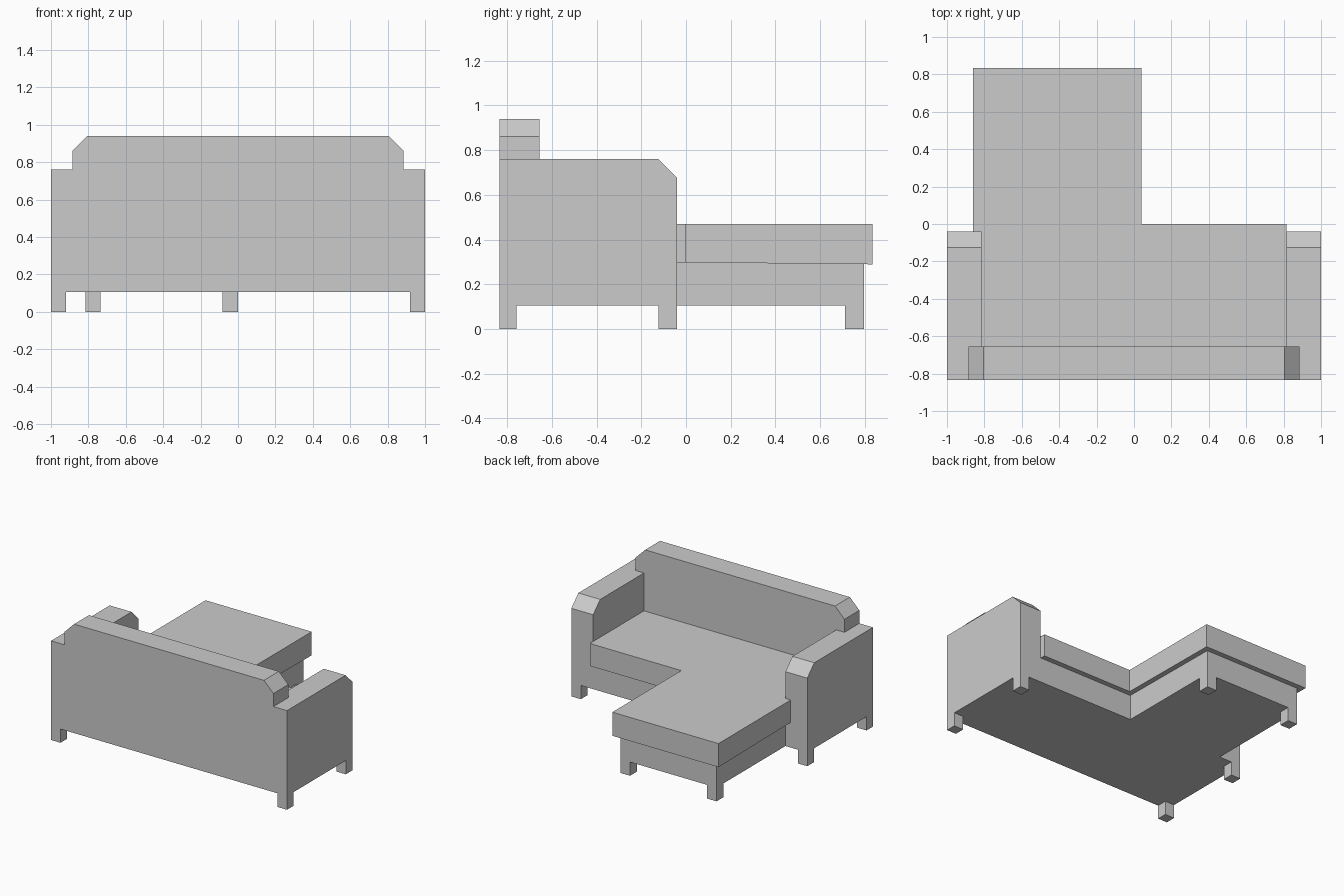
import bpy, bmesh
from mathutils import Vector

if "Cube" in bpy.data.objects:
    bpy.data.objects.remove(bpy.data.objects["Cube"])


def prism(name, outline, axis, lo, hi):
    """Extrude a 2D outline along one axis: x takes (y, z), y takes (x, z), z takes (x, y)."""
    place = {'x': lambda a, b, t: (t, a, b),
             'y': lambda a, b, t: (a, t, b),
             'z': lambda a, b, t: (a, b, t)}[axis]
    bm = bmesh.new()
    face = bm.faces.new([bm.verts.new(place(a, b, lo)) for a, b in outline])
    ext = bmesh.ops.extrude_face_region(bm, geom=[face])
    moved = [g for g in ext['geom'] if isinstance(g, bmesh.types.BMVert)]
    bmesh.ops.translate(bm, verts=moved, vec=Vector(place(0, 0, hi - lo)))
    bmesh.ops.recalc_face_normals(bm, faces=bm.faces)
    mesh = bpy.data.meshes.new(name)
    bm.to_mesh(mesh)
    bm.free()
    obj = bpy.data.objects.new(name, mesh)
    bpy.context.collection.objects.link(obj)
    return obj


def box(name, x0, x1, y0, y1, z0, z1):
    return prism(name, [(x0, y0), (x1, y0), (x1, y1), (x0, y1)], 'z', z0, z1)


BACK, BACK_IN, ARM_END = -0.835, -0.655, -0.04
FLOOR, ARM_TOP, INNER = 0.105, 0.76, 0.815

# Backrest: sits between the arms, with a wider clipped crest resting on them
half = [(INNER, FLOOR), (INNER, ARM_TOP), (0.885, ARM_TOP), (0.885, 0.86), (0.805, 0.94)]
prism("backrest", half + [(-x, z) for x, z in reversed(half)], 'y', BACK, BACK_IN)

# Arms with clipped ends, each with two corner legs
arm = [(BACK, FLOOR), (ARM_END, FLOOR), (ARM_END, 0.675), (-0.125, ARM_TOP), (BACK, ARM_TOP)]
for side, s in (("left", -1), ("right", 1)):
    x0, x1 = sorted((s * INNER, s * 1.0))
    prism(side + "_arm", arm, 'x', x0, x1)
    x0, x1 = sorted((s * 0.92, s * 1.0))
    box(side + "_back_leg", x0, x1, BACK, -0.757, 0, FLOOR)
    box(side + "_seat_leg", x0, x1, -0.123, ARM_END, 0, FLOOR)

# L-shaped base under the seat and chaise
base = [(-INNER, BACK_IN), (INNER, BACK_IN), (INNER, ARM_END), (0, ARM_END),
        (0, 0.795), (-INNER, 0.795)]
prism("base", base, 'z', FLOOR, 0.305)

# Legs at the chaise end
for name, x0, x1 in (("chaise_outer_leg", -INNER, -0.735), ("chaise_inner_leg", -0.082, 0)):
    box(name, x0, x1, 0.712, 0.795, 0, FLOOR)

# L-shaped seat cushion, overhanging the base, underside dipping slightly along the chaise
seat = [(-INNER, BACK_IN), (INNER, BACK_IN), (INNER, 0), (0.04, 0), (0.04, 0.835),
        (-0.86, 0.835), (-0.86, ARM_END), (-INNER, ARM_END)]
cushion = prism("seat_cushion", seat, 'z', 0.298, 0.47)
for v in cushion.data.vertices:
    if v.co.z < 0.4:
        v.co.z -= 0.01 * (v.co.y - ARM_END)
